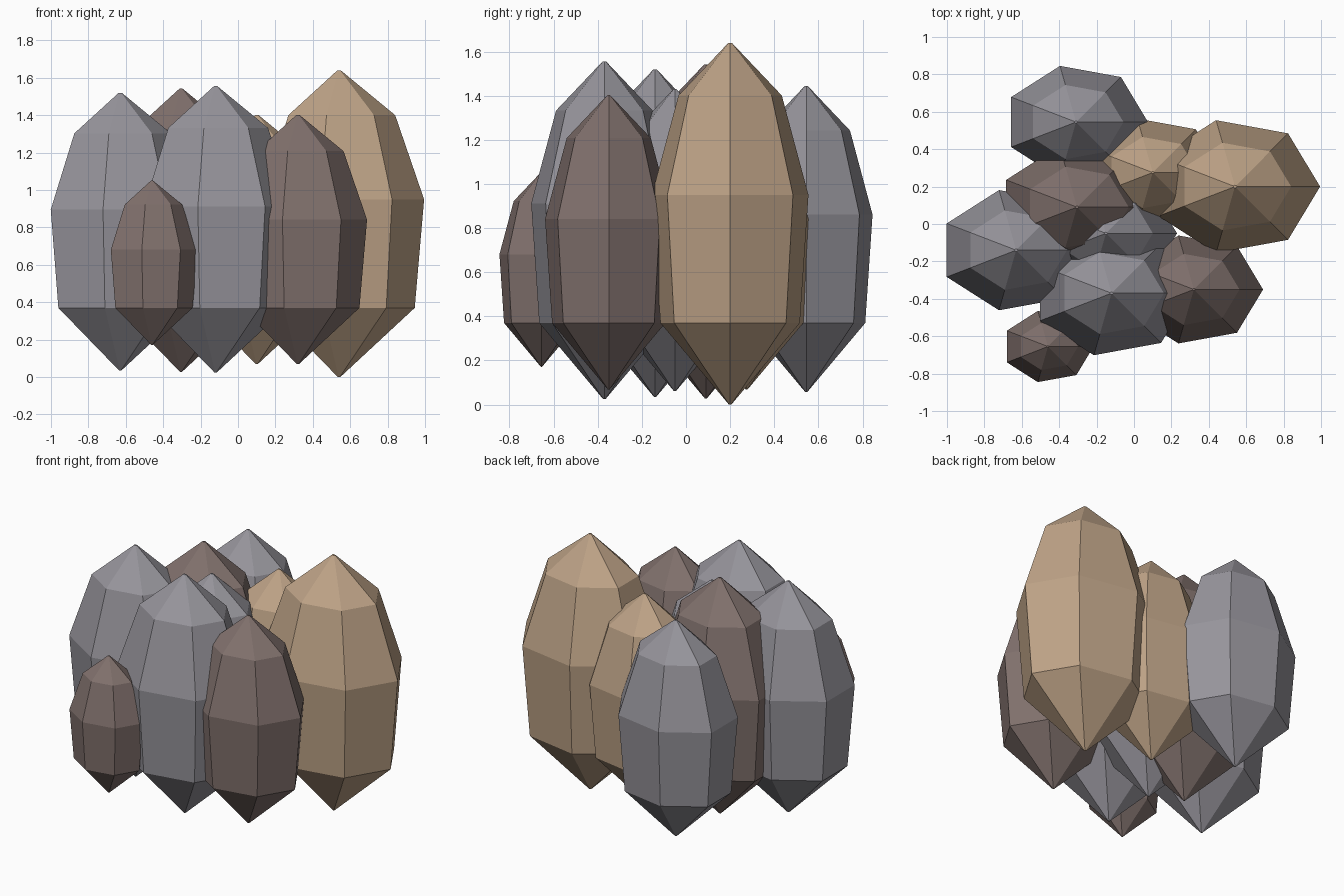
import bpy
import bmesh
import math

if "Cube" in bpy.data.objects:
    bpy.data.objects.remove(bpy.data.objects["Cube"])


def srgb(r, g, b):
    """Convert 0-255 display values to linear RGBA."""
    def lin(c):
        c /= 255
        return c / 12.92 if c <= 0.04045 else ((c + 0.055) / 1.055) ** 2.4
    return (lin(r), lin(g), lin(b), 1.0)


def material(name, colour):
    mat = bpy.data.materials.new(name)
    mat.diffuse_color = colour
    mat.use_nodes = True
    mat.node_tree.nodes["Principled BSDF"].inputs["Base Color"].default_value = mat.diffuse_color
    return mat


grey = material("grey stone", srgb(151, 149, 156))
brown = material("dark brown stone", srgb(129, 113, 109))
tan = material("tan stone", srgb(190, 163, 135))

SIDES = 7
BASE_Z = 0.37     # every stone shares the height of its lowest wide ring
DEPTH = 0.80      # stones are narrower in y than in x
# (height, radius) of each ring relative to the stone's widest radius
PROFILE = [(-0.813, 0.015), (0.0, 0.89), (1.275, 1.0), (2.265, 0.66), (2.79, 0.022)]


def stone(name, x, y, radius, mat):
    """Seven-sided pointed stone column, closed at both tips."""
    bm = bmesh.new()
    rings = []
    for h, r in PROFILE:
        ring = []
        for i in range(SIDES):
            a = math.tau * i / SIDES
            ring.append(bm.verts.new((math.cos(a) * r * radius,
                                      math.sin(a) * r * radius * DEPTH,
                                      h * radius)))
        rings.append(ring)
    for low, high in zip(rings, rings[1:]):
        for i in range(SIDES):
            j = (i + 1) % SIDES
            bm.faces.new((low[i], low[j], high[j], high[i]))
    bm.faces.new(rings[0][::-1])
    bm.faces.new(rings[-1])
    mesh = bpy.data.meshes.new(name)
    bm.to_mesh(mesh)
    bm.free()
    mesh.materials.append(mat)
    obj = bpy.data.objects.new(name, mesh)
    obj.location = (x, y, BASE_Z)
    bpy.context.collection.objects.link(obj)


# The cluster: name, centre x, centre y, widest radius, colour
for part in [
    ("large_tan_stone", 0.54, 0.20, 0.455, tan),
    ("small_tan_stone", 0.10, 0.275, 0.37, tan),
    ("back_grey_stone", -0.31, 0.545, 0.385, grey),
    ("left_grey_stone", -0.63, -0.14, 0.412, grey),
    ("front_grey_stone", -0.12, -0.37, 0.425, grey),
    ("centre_grey_stone", -0.15, -0.05, 0.38, grey),
    ("centre_brown_stone", -0.305, 0.09, 0.42, brown),
    ("right_brown_stone", 0.32, -0.35, 0.37, brown),
    ("small_brown_stone", -0.46, -0.655, 0.244, brown),
]:
    stone(*part)
